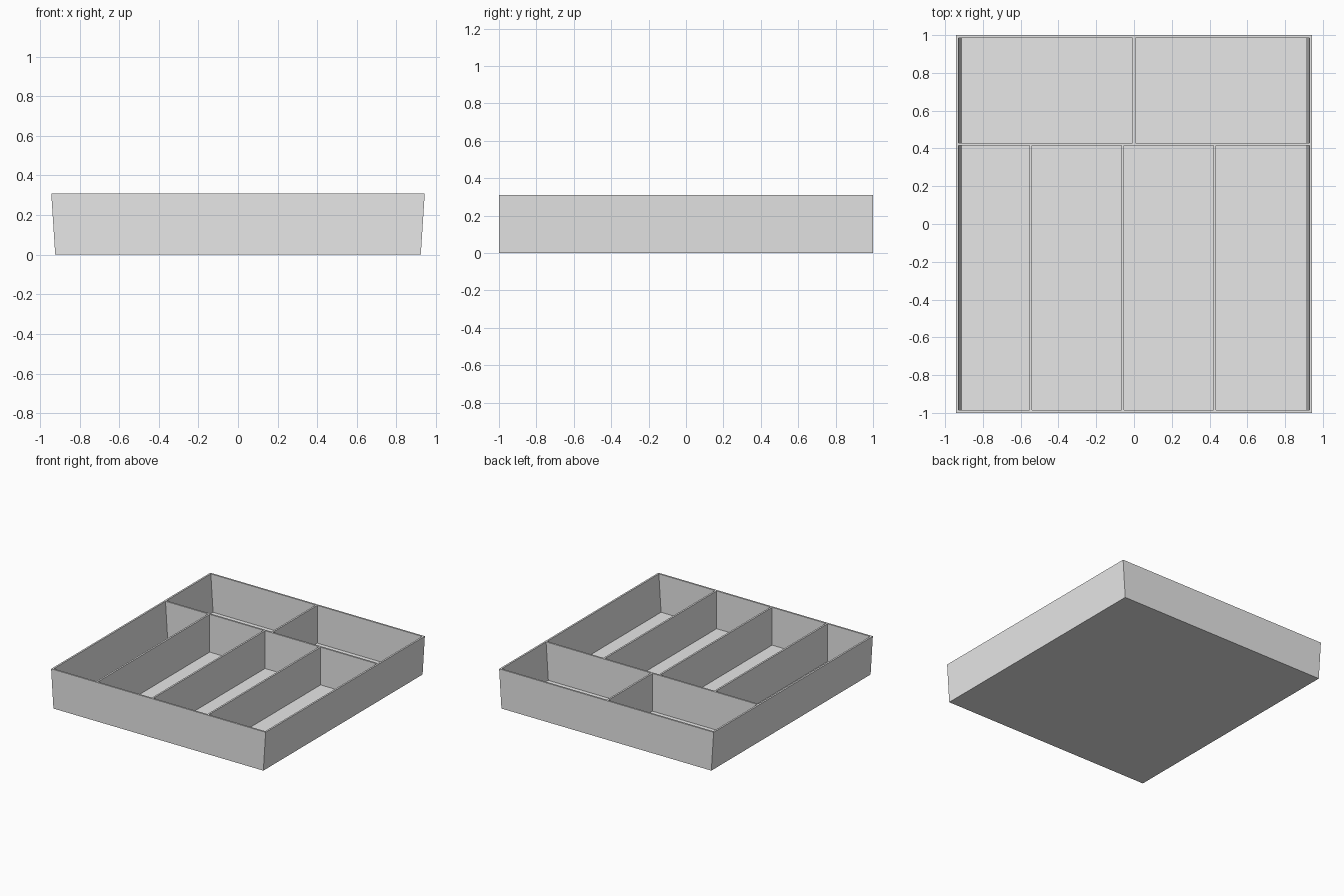
import bpy
import bmesh

if "Cube" in bpy.data.objects:
    bpy.data.objects.remove(bpy.data.objects["Cube"], do_unlink=True)

HEIGHT = 0.31
FLOOR = 0.01
WALL = 0.014
HALF_BOTTOM = 0.923
HALF_TOP = 0.943

grey = bpy.data.materials.new("light_grey")
grey.use_nodes = True
colour = (0.8, 0.8, 0.8, 1)
grey.diffuse_color = colour
grey.node_tree.nodes["Principled BSDF"].inputs["Base Color"].default_value = colour


def half_width(z):
    """Half the tray's outer width at a given height."""
    return HALF_BOTTOM + (HALF_TOP - HALF_BOTTOM) * z / HEIGHT


def extrude_profile(name, profile, y0, y1):
    """Sweep an x-z outline from y0 to y1 as a closed solid."""
    bm = bmesh.new()
    face = bm.faces.new([bm.verts.new((x, y0, z)) for x, z in profile])
    swept = bmesh.ops.extrude_face_region(bm, geom=[face])
    moved = [v for v in swept["geom"] if isinstance(v, bmesh.types.BMVert)]
    bmesh.ops.translate(bm, verts=moved, vec=(0, y1 - y0, 0))
    bmesh.ops.recalc_face_normals(bm, faces=bm.faces)
    mesh = bpy.data.meshes.new(name)
    bm.to_mesh(mesh)
    bm.free()
    mesh.materials.append(grey)
    obj = bpy.data.objects.new(name, mesh)
    bpy.context.collection.objects.link(obj)
    return obj


# Floor and sloping sides as one channel
outer = [(-HALF_TOP, HEIGHT), (-HALF_BOTTOM, 0), (HALF_BOTTOM, 0), (HALF_TOP, HEIGHT)]
inner_low = half_width(FLOOR) - WALL
inner_top = HALF_TOP - WALL
inner = [(inner_top, HEIGHT), (inner_low, FLOOR), (-inner_low, FLOOR), (-inner_top, HEIGHT)]
extrude_profile("tray_shell", outer + inner, -1, 1)

# Crosswise walls fitted between the sloping sides
panel = inner[::-1]
DIVIDER_Y = 0.423
for name, y in (("front_wall", -1 + WALL / 2), ("back_wall", 1 - WALL / 2),
                ("cross_divider", DIVIDER_Y)):
    extrude_profile(name, panel, y - WALL / 2, y + WALL / 2)


# Lengthwise dividers
def long_divider(name, x, y0, y1):
    h = WALL / 2
    outline = [(x - h, FLOOR), (x + h, FLOOR), (x + h, HEIGHT), (x - h, HEIGHT)]
    extrude_profile(name, outline, y0, y1)


for i, x in enumerate((-0.547, -0.06, 0.428)):
    long_divider(f"front_divider_{i + 1}", x, -1 + WALL, DIVIDER_Y - WALL / 2)
long_divider("back_divider", 0, DIVIDER_Y + WALL / 2, 1 - WALL)
